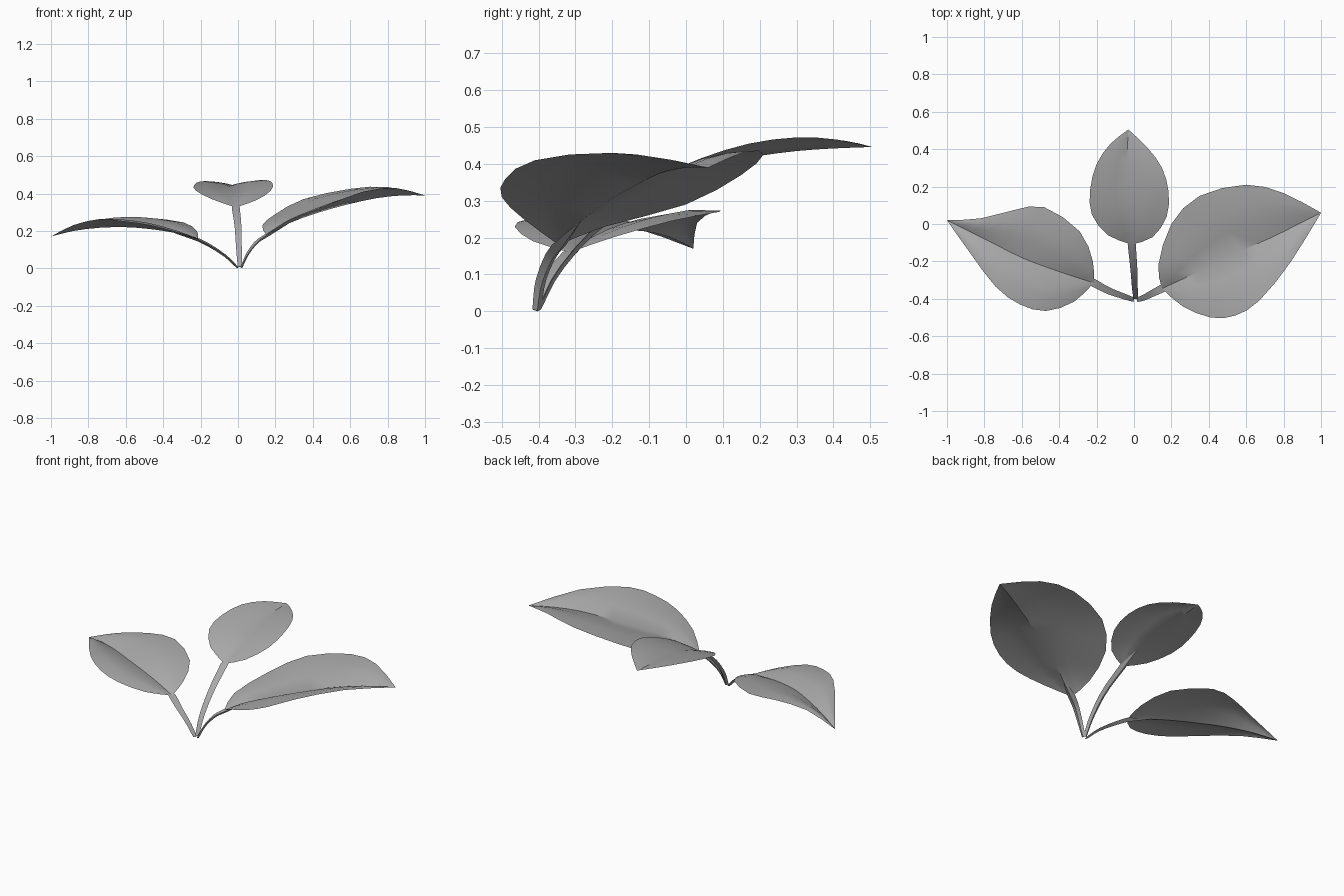
import bpy
import bmesh
from mathutils import Vector

if "Cube" in bpy.data.objects:
    bpy.data.objects.remove(bpy.data.objects["Cube"], do_unlink=True)

grey = bpy.data.materials.new("leaf grey")
grey.use_nodes = True
grey.diffuse_color = (0.4, 0.4, 0.4, 1)
grey.node_tree.nodes["Principled BSDF"].inputs["Base Color"].default_value = (0.4, 0.4, 0.4, 1)


def smooth_path(points, count):
    """Resample a smooth curve through the points."""
    p = [Vector(q) for q in points]
    p = [p[0] * 2 - p[1]] + p + [p[-1] * 2 - p[-2]]
    spans = len(p) - 3
    out = []
    for i in range(count):
        s = i / (count - 1) * spans
        k = min(int(s), spans - 1)
        t = s - k
        a, b, c, d = p[k:k + 4]
        out.append(b + (c - a) * t / 2 + (a - b * 2.5 + c * 2 - d / 2) * t ** 2
                   + ((b - c) * 3 + d - a) * t ** 3 / 2)
    return out


def finish(name, bm, merge=True):
    if merge:
        bmesh.ops.remove_doubles(bm, verts=bm.verts, dist=0.0005)
    mesh = bpy.data.meshes.new(name)
    bm.to_mesh(mesh)
    bm.free()
    mesh.materials.append(grey)
    obj = bpy.data.objects.new(name, mesh)
    bpy.context.collection.objects.link(obj)
    bpy.ops.object.select_all(action='DESELECT')
    obj.select_set(True)
    bpy.context.view_layer.objects.active = obj
    bpy.ops.object.shade_smooth_by_angle(angle=0.6)


def bridge(bm, rows, closed=False):
    grid = [[bm.verts.new(v) for v in row] for row in rows]
    n = len(grid[0])
    for a, b in zip(grid, grid[1:]):
        for j in range(n if closed else n - 1):
            k = (j + 1) % n
            bm.faces.new((a[j], a[k], b[k], b[j]))
    return grid


def blade(name, base, tip, far_edge, rib, near_edge, bulge, rows=13):
    """Thin folded leaf: midrib low, each half gently arched."""
    far, mid, near = [smooth_path([base] + c + [tip], rows) for c in (far_edge, rib, near_edge)]
    strips = []
    for i, (f, m, n) in enumerate(zip(far, mid, near)):
        t = i / (rows - 1)
        lift = Vector((0, 0, bulge * 4 * t * (1 - t)))
        strips.append([f, f.lerp(m, 1 / 3) + lift * 0.8, f.lerp(m, 2 / 3) + lift * 0.8, m,
                       n.lerp(m, 2 / 3) + lift * 0.8, n.lerp(m, 1 / 3) + lift * 0.8, n])
    bm = bmesh.new()
    bridge(bm, strips)
    finish(name, bm)


def stem(name, points, rib_end):
    """Flat keeled stalk that widens to the blade, then fades into the midrib."""
    path = smooth_path(points, 9) + [Vector(rib_end)]
    rings = []
    for i, p in enumerate(path):
        d = (path[min(i + 1, len(path) - 1)] - path[max(i - 1, 0)]).normalized()
        side = d.cross(Vector((0, 0, 1))).normalized()
        up = side.cross(d)
        w = 0.002 if i == len(path) - 1 else 0.012 + 0.0012 * i
        ring = [p + side * w, p - side * w, p - up * w * 0.7]
        for v in ring:
            v.z = max(v.z, 0)
        rings.append(ring)
    bm = bmesh.new()
    grid = bridge(bm, rings, closed=True)
    bm.faces.new(grid[0])
    bm.faces.new(grid[-1])
    bmesh.ops.recalc_face_normals(bm, faces=bm.faces)
    finish(name, bm, merge=False)


# Large leaf on the left
base = (0.15, -0.345, 0.18)
rib = [(0.27, -0.29, 0.24), (0.42, -0.22, 0.295), (0.58, -0.14, 0.34),
       (0.74, -0.07, 0.375), (0.88, 0, 0.39)]
blade("left_leaf", base, (1, 0.06, 0.39),
      [(0.13, -0.22, 0.23), (0.2, 0, 0.29), (0.35, 0.15, 0.37), (0.6, 0.21, 0.425), (0.8, 0.165, 0.435)],
      rib,
      [(0.26, -0.44, 0.25), (0.41, -0.5, 0.31), (0.54, -0.49, 0.36), (0.67, -0.41, 0.41), (0.84, -0.2, 0.43)],
      0.02)
stem("left_stem", [(0.015, -0.405, 0.005), (0.05, -0.395, 0.08), (0.1, -0.37, 0.145), base], rib[0])

# Drooping leaf on the right
base = (-0.215, -0.315, 0.16)
rib = [(-0.34, -0.275, 0.19), (-0.47, -0.23, 0.21), (-0.6, -0.18, 0.22),
       (-0.74, -0.11, 0.217), (-0.88, -0.04, 0.2)]
blade("right_leaf", base, (-1, 0.02, 0.17),
      [(-0.22, -0.2, 0.2), (-0.29, -0.04, 0.245), (-0.48, 0.09, 0.27), (-0.64, 0.075, 0.27), (-0.82, 0.03, 0.24)],
      rib,
      [(-0.32, -0.415, 0.19), (-0.47, -0.465, 0.23), (-0.61, -0.43, 0.25), (-0.74, -0.335, 0.26), (-0.88, -0.15, 0.23)],
      0.025)
stem("right_stem", [(0, -0.405, 0.005), (-0.06, -0.385, 0.065), (-0.14, -0.355, 0.12), base], rib[0])

# Small upright leaf at the back
base = (-0.012, -0.11, 0.325)
rib = [(-0.015, 0, 0.375), (-0.02, 0.1, 0.405), (-0.025, 0.2, 0.422),
       (-0.03, 0.3, 0.435), (-0.035, 0.4, 0.442)]
blade("back_leaf", base, (-0.03, 0.505, 0.446),
      [(-0.14, -0.06, 0.37), (-0.225, 0.05, 0.415), (-0.235, 0.18, 0.445), (-0.2, 0.32, 0.465), (-0.125, 0.43, 0.463)],
      rib,
      [(0.1, -0.07, 0.365), (0.175, 0.04, 0.415), (0.185, 0.17, 0.455), (0.15, 0.3, 0.472), (0.07, 0.41, 0.466)],
      0.008)
stem("back_stem", [(0.01, -0.4, 0.01), (0.005, -0.35, 0.11), (0, -0.25, 0.225), base], rib[0])
